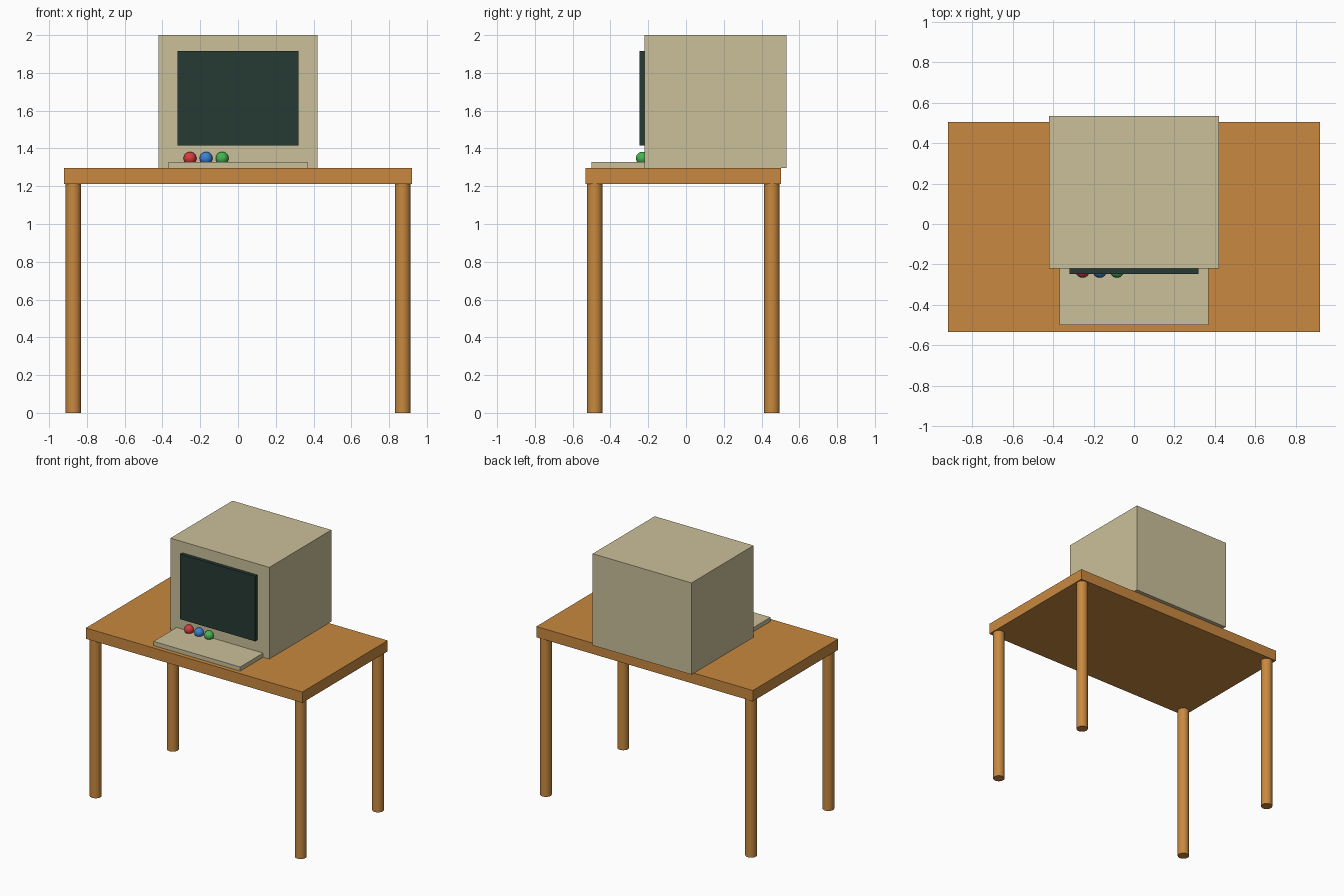
import bpy
import math

if "Cube" in bpy.data.objects:
    bpy.data.objects.remove(bpy.data.objects["Cube"])


def material(name, rgb):
    m = bpy.data.materials.new(name)
    m.diffuse_color = (*rgb, 1.0)
    m.use_nodes = True
    m.node_tree.nodes["Principled BSDF"].inputs["Base Color"].default_value = m.diffuse_color
    return m


WOOD = material("wood", (0.58, 0.25, 0.05))
BEIGE = material("beige_plastic", (0.60, 0.53, 0.33))
GLASS = material("dark_glass", (0.019, 0.042, 0.032))
RED = material("red", (0.68, 0.045, 0.053))
BLUE = material("blue", (0.045, 0.22, 0.64))
GREEN = material("green", (0.06, 0.46, 0.08))


def finish(name, mat, smooth=False):
    ob = bpy.context.object
    ob.name = ob.data.name = name
    ob.data.materials.append(mat)
    if smooth:
        bpy.ops.object.shade_smooth_by_angle(angle=math.radians(40))
    return ob


def box(name, mat, x, y, z):
    """Box from (min, max) extents on each axis."""
    bpy.ops.mesh.primitive_cube_add(size=1, location=[sum(r) / 2 for r in (x, y, z)])
    bpy.context.object.scale = [r[1] - r[0] for r in (x, y, z)]
    bpy.ops.object.transform_apply(location=False, rotation=False, scale=True)
    return finish(name, mat)


TABLE_BOTTOM, TABLE_TOP = 1.213, 1.296

# Table
box("table_top", WOOD, (-0.92, 0.92), (-0.533, 0.503), (TABLE_BOTTOM, TABLE_TOP))
for side, x in (("left", -0.872), ("right", 0.872)):
    for end, y in (("front", -0.483), ("back", 0.455)):
        bpy.ops.mesh.primitive_cylinder_add(vertices=32, radius=0.041, depth=TABLE_BOTTOM,
                                            location=(x, y, TABLE_BOTTOM / 2))
        finish(f"{end}_{side}_leg", WOOD, smooth=True)

# Computer: casing, raised screen and keyboard
box("monitor_casing", BEIGE, (-0.42, 0.42), (-0.22, 0.533), (TABLE_TOP, 2.0))
box("screen", GLASS, (-0.319, 0.319), (-0.247, -0.2), (1.415, 1.915))
box("keyboard", BEIGE, (-0.368, 0.368), (-0.5, -0.21), (TABLE_TOP, 1.328))

# Round buttons below the screen, half sunk into the casing
for i, (colour, mat) in enumerate((("red", RED), ("blue", BLUE), ("green", GREEN))):
    bpy.ops.mesh.primitive_uv_sphere_add(segments=32, ring_count=16, radius=0.034,
                                         location=(-0.254 + 0.085 * i, -0.231, 1.348))
    finish(f"{colour}_button", mat, smooth=True)
